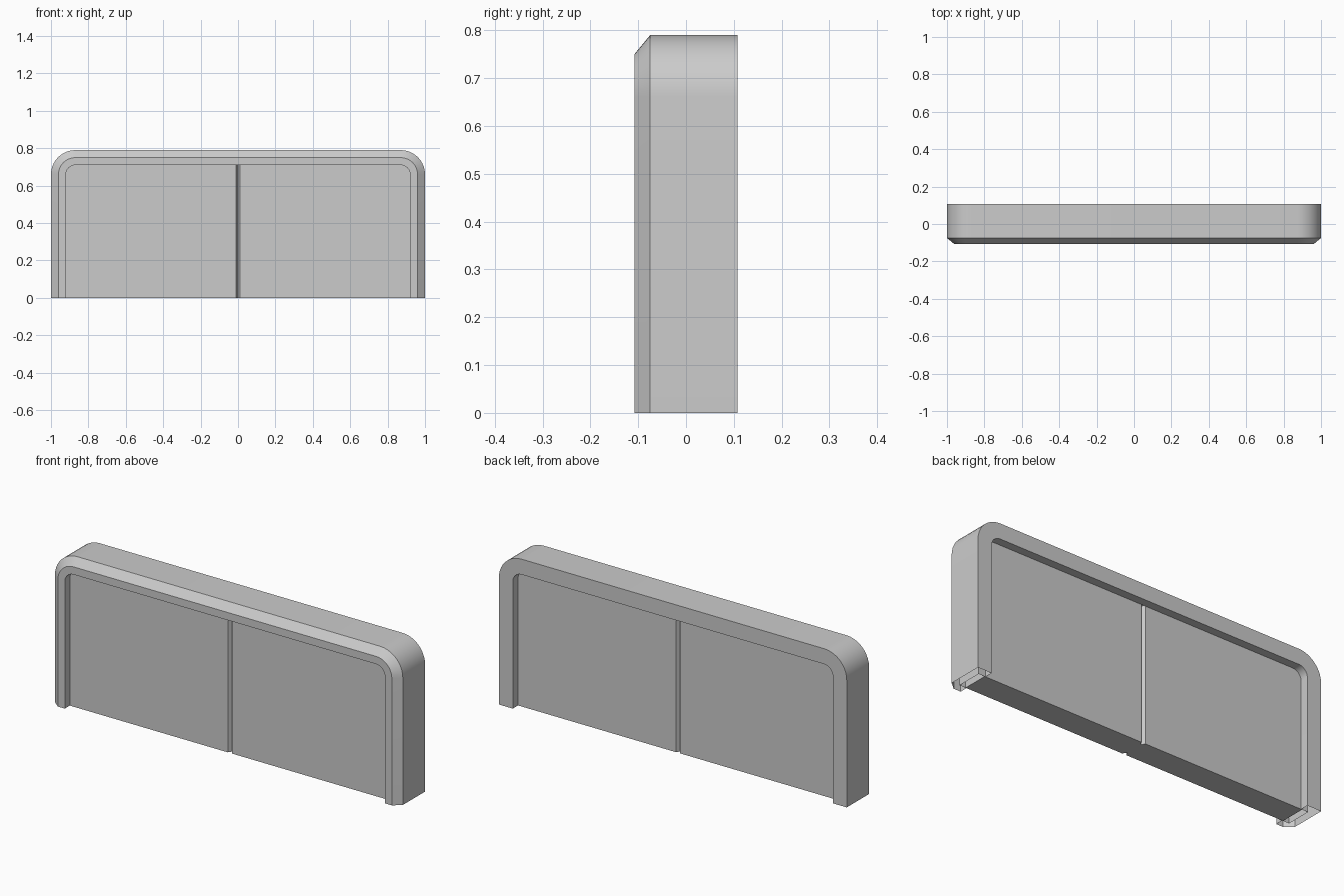
import bpy, bmesh, math

if "Cube" in bpy.data.objects:
    bpy.data.objects.remove(bpy.data.objects["Cube"])

HALF_W, HEIGHT, RADIUS, SEGS = 1.0, 0.79, 0.13, 10


def finish(bm, name, smooth):
    bmesh.ops.recalc_face_normals(bm, faces=bm.faces)
    mesh = bpy.data.meshes.new(name)
    bm.to_mesh(mesh)
    bm.free()
    obj = bpy.data.objects.new(name, mesh)
    bpy.context.collection.objects.link(obj)
    if smooth:
        bpy.ops.object.select_all(action='DESELECT')
        obj.select_set(True)
        bpy.context.view_layer.objects.active = obj
        bpy.ops.object.shade_smooth_by_angle(angle=math.radians(30))
    return obj


def arch(inset):
    """Inverted U outline with rounded top corners, moved inwards by inset."""
    r = RADIUS - inset
    cx, cz = HALF_W - RADIUS, HEIGHT - RADIUS
    arc = [(cx + r * math.cos(a), cz + r * math.sin(a))
           for a in (math.pi / 2 * i / SEGS for i in range(SEGS + 1))]
    right = [(HALF_W - inset, 0)] + arc
    return right + [(-x, z) for x, z in reversed(right)]


# Frame: hollow shell swept along the arch, open at the feet,
# with a chamfered front edge and a channel that holds the panel
profile = [(0, 0.108), (0, -0.075), (0.04, -0.108), (0.08, -0.108),
           (0.08, -0.067), (0.04, -0.067), (0.04, 0.065), (0.08, 0.065),
           (0.08, 0.108)]
bm = bmesh.new()
rings = [[bm.verts.new((x, y, z)) for x, z in arch(d)] for d, y in profile]
for a, b in zip(rings, rings[1:] + rings[:1]):
    for i in range(len(a) - 1):
        bm.faces.new((a[i], a[i + 1], b[i + 1], b[i]))
finish(bm, "frame", True)

# Panel: slab with a V groove down the middle of both sides
W, F, B, G, D = 0.925, -0.067, 0.065, 0.012, 0.02
section = [(-W, F), (-G, F), (0, F + D), (G, F), (W, F),
           (W, B), (G, B), (0, B - D), (-G, B), (-W, B)]
bm = bmesh.new()
base = bm.faces.new([bm.verts.new((x, y, 0)) for x, y in section])
ext = bmesh.ops.extrude_face_region(bm, geom=[base], use_keep_orig=True)
top = [v for v in ext["geom"] if isinstance(v, bmesh.types.BMVert)]
bmesh.ops.translate(bm, verts=top, vec=(0, 0, 0.715))
finish(bm, "panel", False)
